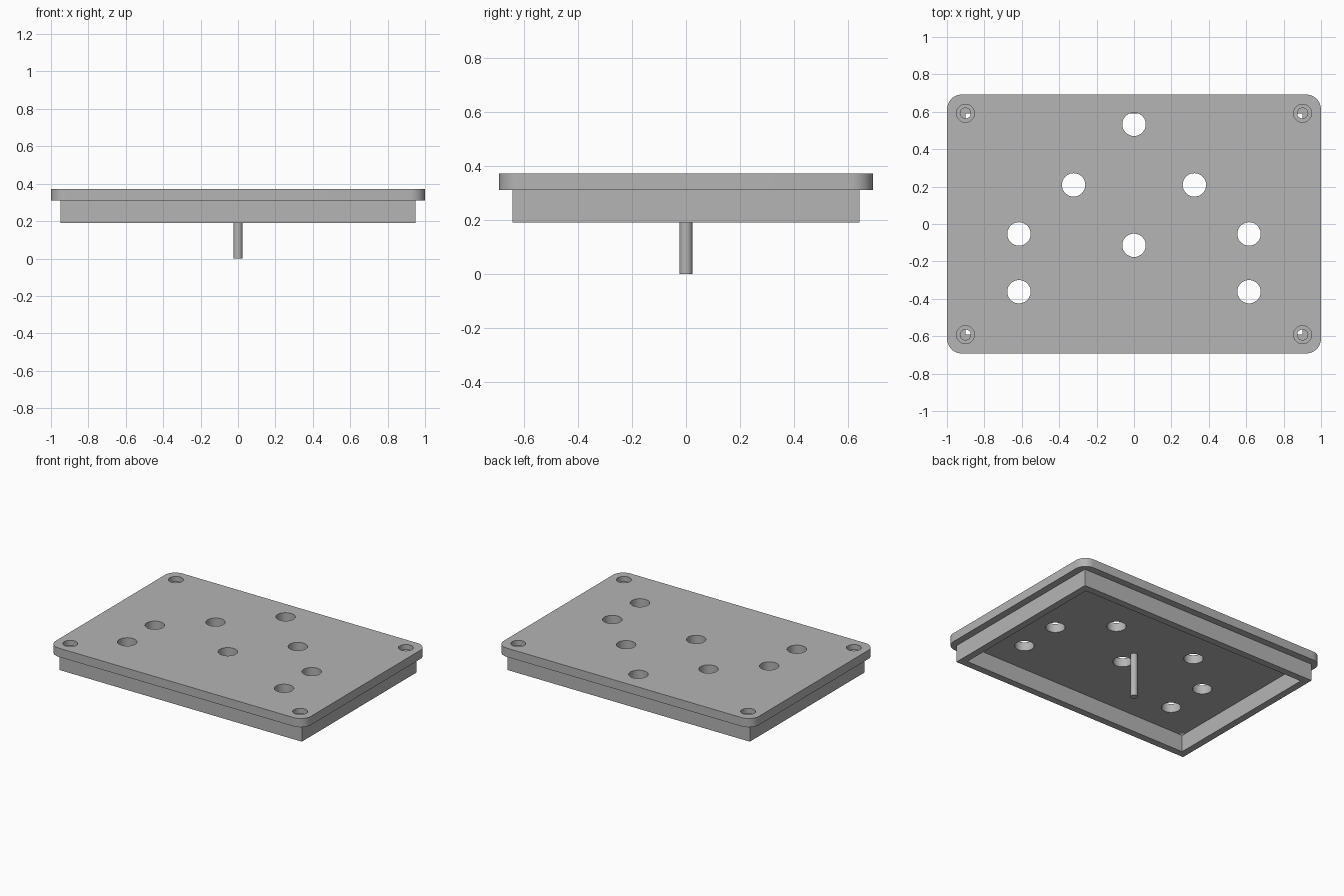
import bpy
import bmesh
from math import cos, sin, pi, radians
from mathutils import Matrix

if "Cube" in bpy.data.objects:
    bpy.data.objects.remove(bpy.data.objects["Cube"])

TOP, LEDGE, RIM = 0.372, 0.31, 0.19

grey = bpy.data.materials.new("plain grey")
grey.use_nodes = True
grey.diffuse_color = (0.46, 0.46, 0.46, 1)
grey.node_tree.nodes["Principled BSDF"].inputs["Base Color"].default_value = grey.diffuse_color


def finish(bm, name):
    """Turn a bmesh into a named grey object."""
    bmesh.ops.recalc_face_normals(bm, faces=bm.faces)
    mesh = bpy.data.meshes.new(name)
    bm.to_mesh(mesh)
    bm.free()
    mesh.materials.append(grey)
    obj = bpy.data.objects.new(name, mesh)
    bpy.context.collection.objects.link(obj)
    return obj


def select(obj):
    bpy.ops.object.select_all(action="DESELECT")
    obj.select_set(True)
    bpy.context.view_layer.objects.active = obj


def smooth(obj):
    select(obj)
    bpy.ops.object.shade_smooth_by_angle(angle=radians(30))


def add_cylinder(bm, x, y, r, z0, z1, sides=48):
    bmesh.ops.create_cone(bm, cap_ends=True, segments=sides, radius1=r, radius2=r,
                          depth=z1 - z0, matrix=Matrix.Translation((x, y, (z0 + z1) / 2)))


def cut(obj, cutter):
    """Subtract the cutter, then discard it."""
    mod = obj.modifiers.new("holes", "BOOLEAN")
    mod.operation = "DIFFERENCE"
    mod.solver = "EXACT"
    mod.object = cutter
    cutter.hide_render = True
    select(obj)
    bpy.ops.object.modifier_apply(modifier=mod.name)
    bpy.data.objects.remove(cutter)


# Top plate with rounded corners
hx, hy, r, steps = 1.0, 0.692, 0.08, 12
bm = bmesh.new()
ring = []
for i, (sx, sy) in enumerate([(1, 1), (-1, 1), (-1, -1), (1, -1)]):
    for k in range(steps + 1):
        a = (i + k / steps) * pi / 2
        ring.append(bm.verts.new((sx * (hx - r) + r * cos(a), sy * (hy - r) + r * sin(a), LEDGE)))
base = bm.faces.new(ring)
side = bmesh.ops.extrude_face_region(bm, geom=[base])["geom"]
bmesh.ops.translate(bm, vec=(0, 0, TOP - LEDGE),
                    verts=[v for v in side if isinstance(v, bmesh.types.BMVert)])
plate = finish(bm, "top_plate")

# Round openings and corner screw holes
bm = bmesh.new()
openings = [(0, 0.533), (0, -0.114)]
for x, y in [(0.323, 0.209), (0.615, -0.053), (0.615, -0.362)]:
    openings += [(x, y), (-x, y)]
for x, y in openings:
    add_cylinder(bm, x, y, 0.0625, 0.2, 0.5)
screws = [(sx * 0.901, sy * 0.592) for sx in (1, -1) for sy in (1, -1)]
for x, y in screws:
    add_cylinder(bm, x, y, 0.028, 0.2, 0.5, 32)
cut(plate, finish(bm, "hole_cutter"))

# Counterbores for the screw heads
bm = bmesh.new()
for x, y in screws:
    add_cylinder(bm, x, y, 0.048, TOP - 0.036, 0.5, 32)
cut(plate, finish(bm, "counterbore_cutter"))
smooth(plate)

# Rectangular skirt under the plate
bm = bmesh.new()
loops = []
for x, y, z in [(0.95, 0.642, LEDGE), (0.95, 0.642, RIM), (0.9, 0.592, RIM), (0.9, 0.592, LEDGE)]:
    loops.append([bm.verts.new((sx * x, sy * y, z))
                  for sx, sy in [(1, 1), (-1, 1), (-1, -1), (1, -1)]])
for i in range(4):
    a, b = loops[i], loops[(i + 1) % 4]
    for k in range(4):
        n = (k + 1) % 4
        bm.faces.new((a[k], a[n], b[n], b[k]))
finish(bm, "skirt")

# Centre peg
bm = bmesh.new()
add_cylinder(bm, 0, 0, 0.024, 0, LEDGE, 32)
smooth(finish(bm, "centre_peg"))
